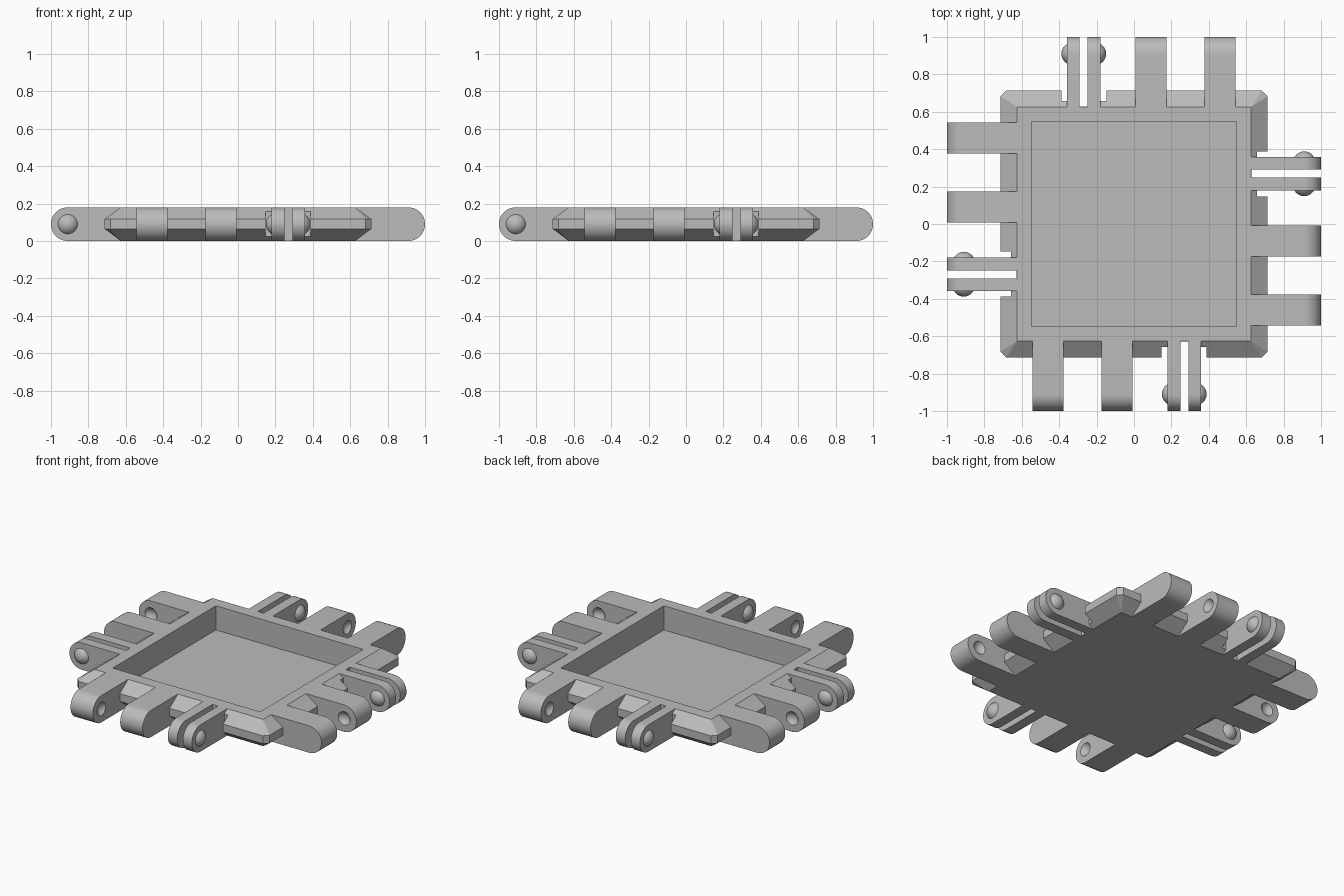
import bpy, bmesh, math
from mathutils import Matrix, Vector

if "Cube" in bpy.data.objects:
    bpy.data.objects.remove(bpy.data.objects["Cube"], do_unlink=True)

HEIGHT = 0.18
RIM = 0.626          # half width of the flat top and bottom
EDGE = 0.713         # half width at the bevelled waist
AXIS_Y, AXIS_Z = -0.91, 0.09
SIDES = ["front", "left", "back", "right"]

grey = bpy.data.materials.new("plain grey")
grey.use_nodes = True
grey.diffuse_color = (0.5, 0.5, 0.5, 1)
grey.node_tree.nodes["Principled BSDF"].inputs["Base Color"].default_value = (0.5, 0.5, 0.5, 1)


def to_object(name, bm):
    bmesh.ops.recalc_face_normals(bm, faces=bm.faces)
    mesh = bpy.data.meshes.new(name)
    bm.to_mesh(mesh)
    bm.free()
    mesh.materials.append(grey)
    obj = bpy.data.objects.new(name, mesh)
    bpy.context.collection.objects.link(obj)
    return obj


def activate(obj):
    bpy.ops.object.select_all(action="DESELECT")
    obj.select_set(True)
    bpy.context.view_layer.objects.active = obj


def box(name, low, high):
    low, high = Vector(low), Vector(high)
    bm = bmesh.new()
    bmesh.ops.create_cube(bm, size=1)
    bmesh.ops.scale(bm, vec=high - low, verts=bm.verts)
    bmesh.ops.translate(bm, vec=(low + high) / 2, verts=bm.verts)
    return to_object(name, bm)


def ball(radius, x):
    # Sphere with its poles along x, centred on the hinge axis
    bm = bmesh.new()
    place = Matrix.Translation((x, AXIS_Y, AXIS_Z)) @ Matrix.Rotation(math.pi / 2, 4, "Y")
    bmesh.ops.create_uvsphere(bm, u_segments=32, v_segments=24, radius=radius, matrix=place)
    return bm


def cut(obj, cutter):
    cutter.hide_render = True
    mod = obj.modifiers.new("cut", "BOOLEAN")
    mod.operation, mod.solver, mod.object = "DIFFERENCE", "EXACT", cutter
    activate(obj)
    bpy.ops.object.modifier_apply(modifier=mod.name)
    bpy.data.objects.remove(cutter, do_unlink=True)


def arm(name, x0, x1):
    # Bar with a half-round end, extruded across x
    profile = [(-RIM, HEIGHT)]
    for i in range(25):
        a = math.pi / 2 + math.pi * i / 24
        profile.append((AXIS_Y + AXIS_Z * math.cos(a), AXIS_Z + AXIS_Z * math.sin(a)))
    profile.append((-RIM, 0))
    bm = bmesh.new()
    face = bm.faces.new([bm.verts.new((x0, y, z)) for y, z in profile])
    new = bmesh.ops.extrude_face_region(bm, geom=[face])["geom"]
    bmesh.ops.translate(bm, vec=(x1 - x0, 0, 0),
                        verts=[v for v in new if isinstance(v, bmesh.types.BMVert)])
    return to_object(name, bm)


def snap_stud(name, x, direction):
    # Shallow dome standing on the outer face of a thin arm
    bm = ball(0.06, x - direction * 0.03)
    bmesh.ops.bisect_plane(bm, geom=bm.verts[:] + bm.edges[:] + bm.faces[:],
                           plane_co=(x - direction * 0.005, 0, 0),
                           plane_no=(direction, 0, 0), clear_inner=True)
    bmesh.ops.holes_fill(bm, edges=[e for e in bm.edges if e.is_boundary])
    return to_object(name, bm)


def around(obj, part):
    # Repeat a front part on the other three sides
    for k, side in enumerate(SIDES):
        copy = obj if k == 0 else bpy.data.objects.new(part, obj.data)
        if k:
            bpy.context.collection.objects.link(copy)
        copy.name = side + "_" + part
        copy.matrix_world = Matrix.Rotation(k * math.pi / 2, 4, "Z")


# Tray body with bevelled waist and clipped corners
bm = bmesh.new()
for sx in (-1, 1):
    for sy in (-1, 1):
        for z in (0, HEIGHT):
            bm.verts.new((sx * RIM, sy * RIM, z))
        for z in (0.065, 0.118):
            bm.verts.new((sx * EDGE, sy * (EDGE - 0.03), z))
            bm.verts.new((sx * (EDGE - 0.03), sy * EDGE, z))
bmesh.ops.convex_hull(bm, input=bm.verts)
bmesh.ops.dissolve_limit(bm, angle_limit=0.01, verts=bm.verts, edges=bm.edges)
body = to_object("tray_body", bm)

# Square recess in the top
cut(body, box("recess_cutter", (-0.547, -0.547, 0.018), (0.547, 0.547, 0.4)))

# Clearance around and between the thin arms
for k in range(4):
    for x0, x1, y in ((0.147, 0.388, -0.657), (0.249, 0.291, -RIM - 0.001)):
        cutter = box("clearance_cutter", (x0, -0.9, -0.1), (x1, y, 0.3))
        cutter.matrix_world = Matrix.Rotation(k * math.pi / 2, 4, "Z")
        bpy.context.view_layer.update()
        cut(body, cutter)

# Thick socket arms with facing dimples
for part, x0, x1, dimple in (("outer_socket_arm", -0.543, -0.377, -0.35),
                             ("inner_socket_arm", -0.174, -0.008, -0.201)):
    obj = arm(part, x0, x1)
    cut(obj, to_object("dimple_cutter", ball(0.052, dimple)))
    activate(obj)
    bpy.ops.object.shade_smooth_by_angle(angle=math.radians(30))
    around(obj, part)

# Thin sprung arms with snap studs
for part, x0, x1, face, direction in (("first_thin_arm", 0.179, 0.249, 0.179, -1),
                                      ("second_thin_arm", 0.291, 0.358, 0.358, 1)):
    stud = part.replace("thin_arm", "snap_stud")
    for obj, name in ((arm(part, x0, x1), part), (snap_stud(stud, face, direction), stud)):
        activate(obj)
        bpy.ops.object.shade_smooth_by_angle(angle=math.radians(30))
        around(obj, name)
